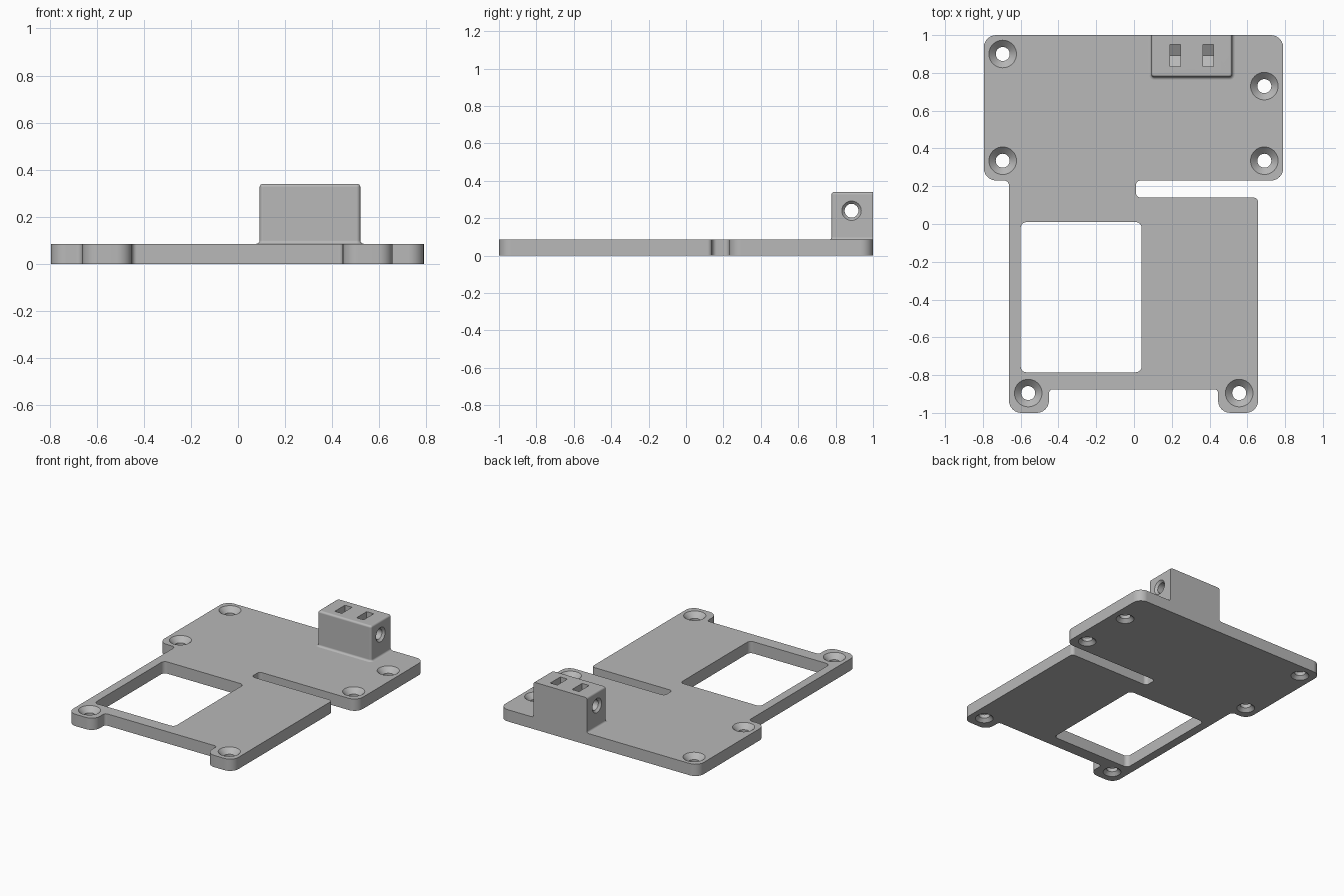
import bpy, bmesh
from math import pi, sin, cos, radians
from mathutils import Vector, Matrix

cube = bpy.data.objects.get("Cube")
if cube:
    bpy.data.objects.remove(cube, do_unlink=True)

grey = bpy.data.materials.new("plain_grey")
grey.use_nodes = True
colour = (0.48, 0.48, 0.48, 1)
grey.diffuse_color = colour
grey.node_tree.nodes["Principled BSDF"].inputs["Base Color"].default_value = colour

T = 0.085     # plate thickness
H = 0.34      # top of the clamp block


def rounded(corners, steps=6):
    """Outline with every (x, y, radius) corner replaced by an arc."""
    out = []
    for i, (x, y, r) in enumerate(corners):
        p = Vector((x, y))
        if r == 0:
            out.append(p)
            continue
        a = (Vector(corners[i - 1][:2]) - p).normalized()
        b = (Vector(corners[(i + 1) % len(corners)][:2]) - p).normalized()
        centre = p + (a + b) * r
        for k in range(steps + 1):
            t = k / steps * pi / 2
            out.append(centre - b * r * cos(t) - a * r * sin(t))
    return out


def loft(name, rings):
    """Solid skinned through rings of equal length, capped at both ends."""
    bm = bmesh.new()
    loops = [[bm.verts.new(p) for p in ring] for ring in rings]
    n = len(loops[0])
    for low, high in zip(loops, loops[1:]):
        for i in range(n):
            j = (i + 1) % n
            bm.faces.new((low[i], low[j], high[j], high[i]))
    bm.faces.new(loops[0][::-1])
    bm.faces.new(loops[-1])
    bmesh.ops.recalc_face_normals(bm, faces=bm.faces[:])
    mesh = bpy.data.meshes.new(name)
    bm.to_mesh(mesh)
    bm.free()
    obj = bpy.data.objects.new(name, mesh)
    bpy.context.collection.objects.link(obj)
    mesh.materials.append(grey)
    return obj


def prism(name, outline, z0, z1):
    return loft(name, [[(p.x, p.y, z) for p in outline] for z in (z0, z1)])


def turned(name, profile, matrix, sides=40):
    """Round cutter from (radius, height) pairs, placed by a matrix."""
    angles = [2 * pi * k / sides for k in range(sides)]
    return loft(name, [[matrix @ Vector((r * cos(a), r * sin(a), h)) for a in angles]
                       for r, h in profile])


def cut(obj, cutters):
    for c in cutters:
        c.hide_render = True
        mod = obj.modifiers.new("cut", "BOOLEAN")
        mod.operation = "DIFFERENCE"
        mod.solver = "EXACT"
        mod.object = c
    bpy.context.view_layer.objects.active = obj
    for mod in list(obj.modifiers):
        bpy.ops.object.modifier_apply(modifier=mod.name)
    for c in cutters:
        bpy.data.objects.remove(c, do_unlink=True)


def finish(obj):
    bpy.ops.object.select_all(action="DESELECT")
    obj.select_set(True)
    bpy.context.view_layer.objects.active = obj
    bpy.ops.object.shade_smooth_by_angle(angle=radians(30))
    obj.modifiers.new("flat_normals", "WEIGHTED_NORMAL").keep_sharp = True


# Base plate with feet and side slot
R, S = 0.065, 0.025
plate = prism("base_plate", rounded([
    (-0.795, 1, R), (-0.795, 0.23, R), (-0.662, 0.23, S), (-0.662, -1, R),
    (-0.45, -1, R), (-0.45, -0.875, 0.02), (0.445, -0.875, 0.02), (0.445, -1, R),
    (0.657, -1, R), (0.657, 0.14, S), (0.01, 0.14, S), (0.01, 0.23, S),
    (0.79, 0.23, R), (0.79, 1, R)]), 0, T)

# Window and countersunk screw holes
cutters = [prism("window_cutter", rounded([
    (-0.6, 0.01, 0.03), (-0.6, -0.785, 0.03), (0.04, -0.785, 0.03), (0.04, 0.01, 0.03)]), -0.1, 0.2)]
screw_profile = [(0.06, -0.05), (0.06, 0), (0.037, 0.023), (0.037, T - 0.036),
                 (0.073, T), (0.073, T + 0.05)]
for x, y in [(-0.695, 0.9), (-0.695, 0.335), (0.69, 0.73), (0.69, 0.335),
             (-0.56, -0.895), (0.557, -0.895)]:
    cutters.append(turned("screw_cutter", screw_profile, Matrix.Translation((x, y, 0))))
cut(plate, cutters)
finish(plate)


# Clamp block: flared foot, rounded top, flush back
def block_ring(z, grow):
    r = 0.016 + grow
    x0, x1, y0 = 0.092 - grow, 0.52 + grow, 0.778 - grow
    return [(p.x, p.y, z) for p in
            rounded([(x0, 1, 0), (x0, y0, r), (x1, y0, r), (x1, 1, 0)])]


F = 0.014
arc = [k / 4 * pi / 2 for k in range(5)]
rings = [block_ring(T + F * (1 - cos(a)), F * (1 - sin(a))) for a in arc]
rings += [block_ring(H - F * (1 - sin(a)), -F * (1 - cos(a))) for a in arc]
block = loft("clamp_block", rings)

# Cross bolt hole with countersunk ends
BY, BZ = 0.885, 0.24
c = 0.015
along_x = Matrix.Translation((0, BY, BZ)) @ Matrix.Rotation(pi / 2, 4, "Y")
cutters = [turned("bolt_cutter", [
    (0.052, 0), (0.052, 0.092), (0.037, 0.092 + c), (0.037, 0.52 - c),
    (0.052, 0.52), (0.052, 0.6)], along_x)]

# Hexagonal nut pockets open at the top
w = 0.0575
d = w / 3 ** 0.5
pocket = [(-w, 0.2), (-w, -d), (0, -2 * d), (w, -d), (w, 0.2)]
for x in (0.19, 0.364):
    cutters.append(loft("nut_pocket_cutter", [
        [(px, BY + 0.007 + y, BZ + z) for y, z in pocket] for px in (x, x + 0.056)]))
cut(block, cutters)
finish(block)
